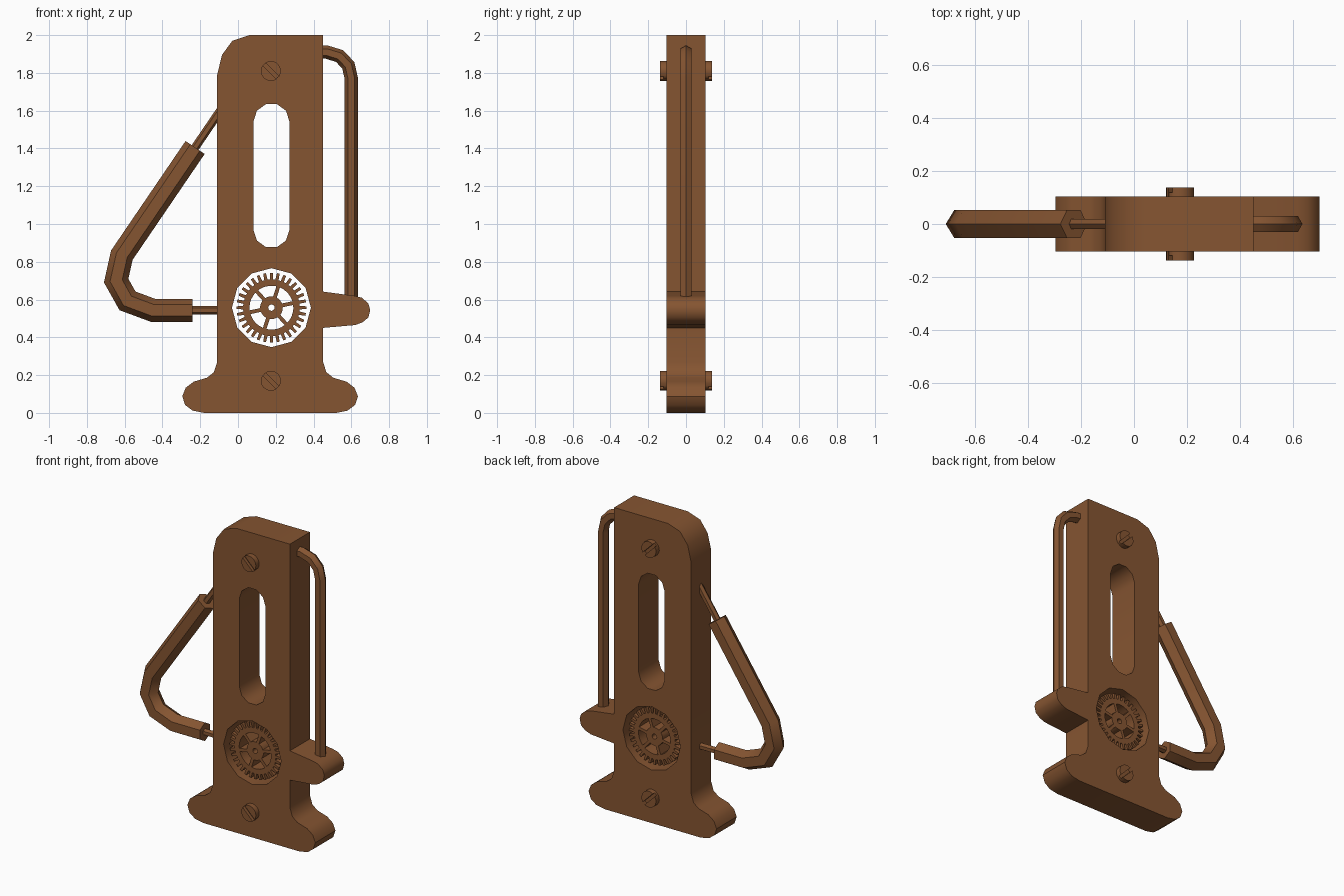
import bpy, bmesh, math
from mathutils import Vector

if "Cube" in bpy.data.objects:
    bpy.data.objects.remove(bpy.data.objects["Cube"])

brown = bpy.data.materials.new("brown")
brown.diffuse_color = (0.235, 0.090, 0.031, 1)
brown.use_nodes = True
brown.node_tree.nodes["Principled BSDF"].inputs["Base Color"].default_value = brown.diffuse_color


def finish(ob):
    """Weld, fix normals, colour and shade a mesh object."""
    bm = bmesh.new()
    bm.from_mesh(ob.data)
    bmesh.ops.remove_doubles(bm, verts=bm.verts, dist=1e-5)
    bmesh.ops.recalc_face_normals(bm, faces=bm.faces)
    bm.to_mesh(ob.data)
    bm.free()
    ob.data.materials.clear()
    ob.data.materials.append(brown)
    bpy.ops.object.select_all(action='DESELECT')
    ob.select_set(True)
    bpy.context.view_layer.objects.active = ob
    bpy.ops.object.shade_smooth_by_angle(angle=math.radians(38))


def plate(name, loops, half):
    """Flat part in the x-z plane from closed loops; inner loops become holes."""
    cu = bpy.data.curves.new(name, 'CURVE')
    cu.dimensions = '2D'
    cu.fill_mode = 'BOTH'
    cu.extrude = half
    for pts in loops:
        sp = cu.splines.new('POLY')
        sp.points.add(len(pts) - 1)
        for p, (x, z) in zip(sp.points, pts):
            p.co = (x, z, 0, 1)
        sp.use_cyclic_u = True
    ob = bpy.data.objects.new(name, cu)
    ob.rotation_euler = (math.pi / 2, 0, 0)
    bpy.context.collection.objects.link(ob)
    bpy.ops.object.select_all(action='DESELECT')
    ob.select_set(True)
    bpy.context.view_layer.objects.active = ob
    bpy.ops.object.convert(target='MESH')
    finish(bpy.context.view_layer.objects.active)


def tube(name, path, r, sides=6):
    """Mitred tube along a path in the x-z plane."""
    P = [Vector((x, 0, z)) for x, z in path]
    bm = bmesh.new()
    rings = []
    for i, p in enumerate(P):
        a = (p - P[i - 1]).normalized() if i else (P[1] - p).normalized()
        b = (P[i + 1] - p).normalized() if i < len(P) - 1 else a
        t = (a + b).normalized()
        n = Vector((-t.z, 0, t.x)) / t.dot(a)
        rings.append([bm.verts.new(p + n * r * math.cos(k * math.tau / sides)
                      + Vector((0, r * math.sin(k * math.tau / sides), 0))) for k in range(sides)])
    for u, v in zip(rings, rings[1:]):
        for k in range(sides):
            j = (k + 1) % sides
            bm.faces.new((u[k], u[j], v[j], v[k]))
    bm.faces.new(rings[0])
    bm.faces.new(rings[-1])
    me = bpy.data.meshes.new(name)
    bm.to_mesh(me)
    bm.free()
    ob = bpy.data.objects.new(name, me)
    bpy.context.collection.objects.link(ob)
    finish(ob)


def arc(cx, cz, r, a0, a1, n):
    return [(cx + r * math.cos(math.radians(a0 + (a1 - a0) * i / n)),
             cz + r * math.sin(math.radians(a0 + (a1 - a0) * i / n))) for i in range(n + 1)]


# Main body with foot, side tab, long slot and gear opening
CX, GZ = 0.177, 0.557
foot = [(.45, .27), (.468, .215), (.505, .186), (.575, .165), (.617, .133), (.635, .088),
        (.62, .042), (.58, .012), (.52, 0)]
tab = [(.45, .642), (.615, .62), (.655, .61), (.69, .58), (.70, .545), (.69, .505),
       (.66, .48), (.62, .465), (.45, .45)]
outline = ([(.45, 2)] + tab + foot + [(.34 - x, z) for x, z in reversed(foot)]
           + [(-.11, 1.79), (-.085, 1.895), (-.03, 1.97), (.06, 2)])
slot = arc(CX, 1.544, .095, 0, 180, 5) + arc(CX, .968, .095, 180, 360, 5)
opening = arc(CX, GZ, .209, 90, 450, 12)[:-1]
plate("body", [outline, slot, opening], .104)

# Gear with teeth, spokes and axle hole
teeth = []
N = 32
for i in range(N):
    for r, f in ((.15, -.3), (.185, -.2), (.185, .2), (.15, .3)):
        a = (i + f) * math.tau / N
        teeth.append((CX + r * math.cos(a), GZ + r * math.sin(a)))
windows = []
for k in range(6):
    a = 12 + 60 * k
    oi, oo = (math.degrees(math.asin(.01 / r)) for r in (.06, .116))
    windows.append(arc(CX, GZ, .06, a + oi, a + 60 - oi, 4) + arc(CX, GZ, .116, a + 60 - oo, a + oo, 5))
plate("gear", [teeth, arc(CX, GZ, .017, 0, 360, 12)[:-1]] + windows, .075)

# Slotted screws running through the body
for name, z in (("upper_screw", 1.81), ("lower_screw", .17)):
    halves = [arc(.174, z, .053, -45 + 11 + s, 135 - 11 + s, 8) for s in (0, 180)]
    plate(name + "_head", halves, .1385)
    plate(name + "_core", [arc(.174, z, .0515, 0, 360, 16)[:-1]], .118)

# Bent guard rod on the right
tube("guard_rod", [(.40, 1.91), (.47, 1.91), (.538, 1.889), (.584, 1.84), (.60, 1.77), (.60, .58)], .035)

# Padded handle and its inner rod on the left
path = [(-.24, .543), (-.45, .543), (-.585, .593), (-.645, .70), (-.615, .835), (-.227, 1.405)]
tube("handle_grip", path, .061)
tube("handle_rod", [(-.08, .543)] + path[1:-1] + [(-.08, 1.621)], .022)
